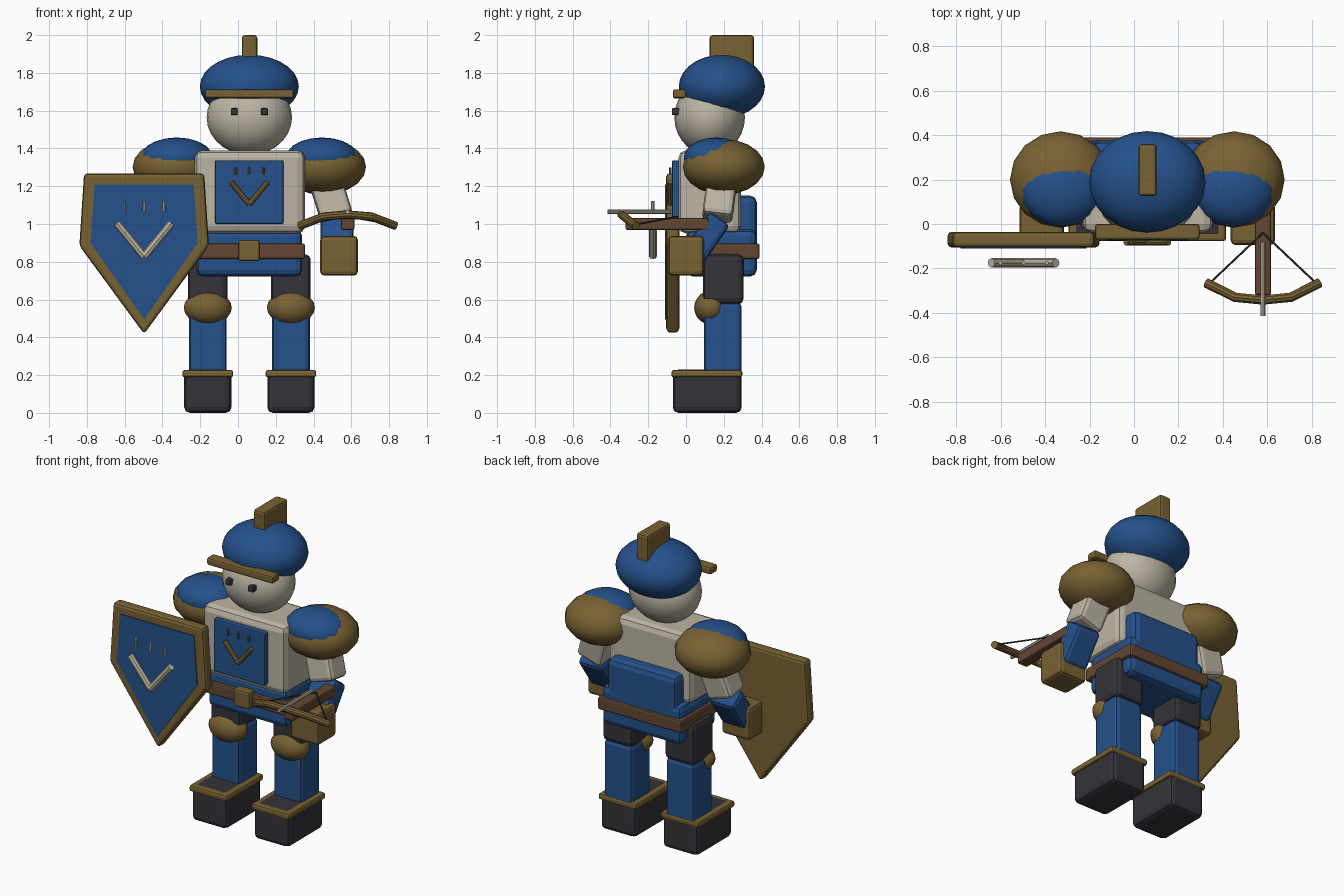
import bpy, bmesh, math
from mathutils import Vector, Matrix

if "Cube" in bpy.data.objects:
    bpy.data.objects.remove(bpy.data.objects["Cube"])

CX = 0.06  # body mid-plane


def material(name, rgb):
    m = bpy.data.materials.new(name)
    m.diffuse_color = (*rgb, 1)
    m.use_nodes = True
    m.node_tree.nodes["Principled BSDF"].inputs["Base Color"].default_value = m.diffuse_color
    return m


BLUE = material("blue", (0.018, 0.083, 0.26))
GOLD = material("old_gold", (0.19, 0.122, 0.033))
BROWN = material("leather_brown", (0.125, 0.062, 0.032))
CREAM = material("cream", (0.50, 0.46, 0.37))
DARK = material("charcoal", (0.035, 0.033, 0.041))


def finish(name, bm, mat, smooth=False):
    bmesh.ops.recalc_face_normals(bm, faces=bm.faces)
    me = bpy.data.meshes.new(name)
    bm.to_mesh(me)
    bm.free()
    me.materials.append(mat)
    for p in me.polygons:
        p.use_smooth = smooth
    ob = bpy.data.objects.new(name, me)
    bpy.context.collection.objects.link(ob)
    return ob


def add_bevel(ob, width):
    if width:
        b = ob.modifiers.new("bevel", 'BEVEL')
        b.width, b.segments, b.limit_method = width, 2, 'ANGLE'
    return ob


def box(name, mat, x, y, z, bevel=0.02):
    """Bevelled box from (min, max) ranges."""
    bm = bmesh.new()
    bmesh.ops.create_cube(bm, size=1)
    for v in bm.verts:
        v.co = [(r[0] + r[1]) / 2 + c * (r[1] - r[0]) for r, c in zip((x, y, z), v.co)]
    return add_bevel(finish(name, bm, mat), bevel)


def limb(name, mat, a, b, wx, wy, bevel=0.025):
    """Bevelled box whose long axis runs from a to b."""
    a, b = Vector(a), Vector(b)
    d = b - a
    bm = bmesh.new()
    bmesh.ops.create_cube(bm, size=1)
    rot = Vector((0, 0, -1)).rotation_difference(d).to_matrix().to_4x4()
    bm.transform(Matrix.Translation((a + b) / 2) @ rot @ Matrix.Diagonal((wx, wy, d.length, 1)))
    return add_bevel(finish(name, bm, mat), bevel)


def ball(name, mat, c, r, seg=24, rings=14):
    bm = bmesh.new()
    bmesh.ops.create_uvsphere(bm, u_segments=seg, v_segments=rings, radius=1)
    bm.transform(Matrix.Translation(c) @ Matrix.Diagonal((*r, 1)))
    return finish(name, bm, mat, True)


def rod(name, mat, points, r, sides=8):
    """Tube swept through points, with mitred joints and closed ends."""
    pts = [Vector(p) for p in points]
    bm = bmesh.new()
    loops = []
    for i, p in enumerate(pts):
        d = (pts[min(i + 1, len(pts) - 1)] - pts[max(i - 1, 0)]).normalized()
        ref = Vector((0, 1, 0)) if abs(d.y) < 0.8 else Vector((0, 0, 1))
        u = d.cross(ref).normalized()
        w = u.cross(d)
        ang = [2 * math.pi * k / sides for k in range(sides)]
        loops.append([bm.verts.new(p + r * (math.cos(t) * u + math.sin(t) * w)) for t in ang])
    for l0, l1 in zip(loops, loops[1:]):
        for k in range(sides):
            n = (k + 1) % sides
            bm.faces.new((l0[k], l0[n], l1[n], l1[k]))
    bm.faces.new(loops[0])
    bm.faces.new(loops[-1])
    return finish(name, bm, mat)


def slab(name, mat, outline, y0, y1, bevel=0.0):
    """Outline in x/z extruded along y."""
    bm = bmesh.new()
    f = bm.faces.new([bm.verts.new((x, y0, z)) for x, z in outline])
    ext = bmesh.ops.extrude_face_region(bm, geom=[f])
    for v in ext["geom"]:
        if isinstance(v, bmesh.types.BMVert):
            v.co.y = y1
    return add_bevel(finish(name, bm, mat), bevel)


def emblem(prefix, mat, cx, y, half, z_top, z_low, r, ticks, tick_z, tick_r):
    """V mark with three short ticks above it."""
    for s in (-1, 1):
        rod(prefix + "_chevron", mat, [(cx + s * half, y, z_top), (cx, y, z_low)], r)
    for k in (-1, 0, 1):
        x = cx + k * ticks
        rod(prefix + "_tick", mat, [(x, y, tick_z[0]), (x, y, tick_z[1])], tick_r)


def span(s, c, h):
    return (CX + s * c - h, CX + s * c + h)


# Legs, arms and shoulders, mirrored about the body
for s, side in ((-1, "right"), (1, "left")):
    box(side + "_boot", DARK, span(s, 0.22, 0.125), (-0.07, 0.295), (0, 0.229), 0.03)
    box(side + "_boot_trim", GOLD, span(s, 0.22, 0.134), (-0.077, 0.298), (0.188, 0.227), 0.012)
    box(side + "_shin", BLUE, span(s, 0.22, 0.1), (0.095, 0.295), (0.2, 0.585), 0.025)
    box(side + "_thigh", DARK, span(s, 0.22, 0.105), (0.09, 0.305), (0.575, 0.84), 0.03)
    ball(side + "_knee_guard", GOLD, (CX + s * 0.22, 0.13, 0.557), (0.127, 0.087, 0.089), 16, 10)
    ball(side + "_shoulder_guard", GOLD, (CX + s * 0.39, 0.2, 1.302), (0.228, 0.217, 0.147), 16, 10)
    ball(side + "_shoulder_cap", BLUE, (CX + s * 0.385, 0.16, 1.352), (0.192, 0.172, 0.106), 16, 10)
    limb(side + "_upper_arm", CREAM, (CX + s * 0.38, 0.2, 1.3), (CX + s * 0.465, 0.165, 1.03), 0.175, 0.16)
    limb(side + "_forearm", BLUE, (CX + s * 0.465, 0.18, 1.03), (CX + s * 0.465, 0.04, 0.83), 0.175, 0.13)
    box(side + "_hand", GOLD, span(s, 0.475, 0.1), (-0.095, 0.095), (0.727, 0.937), 0.022)
    ex = CX + s * 0.08
    box(side + "_eye", DARK, (ex - 0.018, ex + 0.018), (-0.075, -0.03), (1.577, 1.613), 0.005)

# Torso, hips, belt and pack
box("hips", BLUE, (-0.22, 0.34), (0.0, 0.375), (0.722, 0.97), 0.035)
box("torso", CREAM, (-0.23, 0.355), (-0.04, 0.29), (0.95, 1.39), 0.04)
box("belt", BROWN, (-0.24, 0.355), (-0.02, 0.39), (0.815, 0.897), 0.012)
box("buckle", GOLD, (0.002, 0.115), (-0.05, 0.02), (0.803, 0.915), 0.012)
box("backpack", BLUE, (-0.185, 0.305), (0.22, 0.375), (0.85, 1.15), 0.035)
box("chest_plate", BLUE, (-0.122, 0.24), (-0.075, -0.02), (1.0, 1.337), 0.008)
emblem("chest", GOLD, CX, -0.083, 0.097, 1.222, 1.105, 0.014, 0.073, (1.262, 1.3), 0.007)

# Head and helmet
ball("head", CREAM, (CX, 0.125, 1.565), (0.226, 0.187, 0.2))
ball("helmet", BLUE, (CX, 0.19, 1.728), (0.262, 0.228, 0.168))
box("helmet_band", GOLD, (-0.175, 0.295), (-0.07, 0.0), (1.665, 1.713), 0.012)
box("helmet_crest", GOLD, (0.02, 0.102), (0.125, 0.36), (1.78, 2.0), 0.015)

# Shield
SX = -0.497


def pentagon(top, mid, z):
    return [(SX - top, z[0]), (SX + top, z[0]), (SX + mid, z[1]), (SX, z[2]), (SX - mid, z[1])]


slab("shield", GOLD, pentagon(0.318, 0.343, (1.268, 0.885, 0.418)), -0.105, -0.035, 0.018)
slab("shield_field", BLUE, pentagon(0.262, 0.284, (1.21, 0.9, 0.495)), -0.11, -0.102)
emblem("shield", CREAM, SX, -0.175, 0.145, 1.005, 0.828, 0.021, 0.104, (1.065, 1.122), 0.009)

# Crossbow
BX = 0.58
box("crossbow_stock", BROWN, (BX - 0.036, BX + 0.036), (-0.32, 0.12), (0.968, 1.033), 0.01)
rod("crossbow_bow", GOLD, [(BX - 0.255, -0.265, 0.99), (BX - 0.125, -0.33, 1.04), (BX, -0.342, 1.05),
                           (BX + 0.125, -0.33, 1.04), (BX + 0.255, -0.265, 0.99)], 0.022, 10)
for s in (-1, 1):
    rod("crossbow_string", DARK, [(BX + s * 0.235, -0.262, 0.998), (BX, -0.04, 1.04)], 0.005, 6)
rod("crossbow_bolt", CREAM, [(BX, -0.415, 1.065), (BX, -0.08, 1.065)], 0.011)
